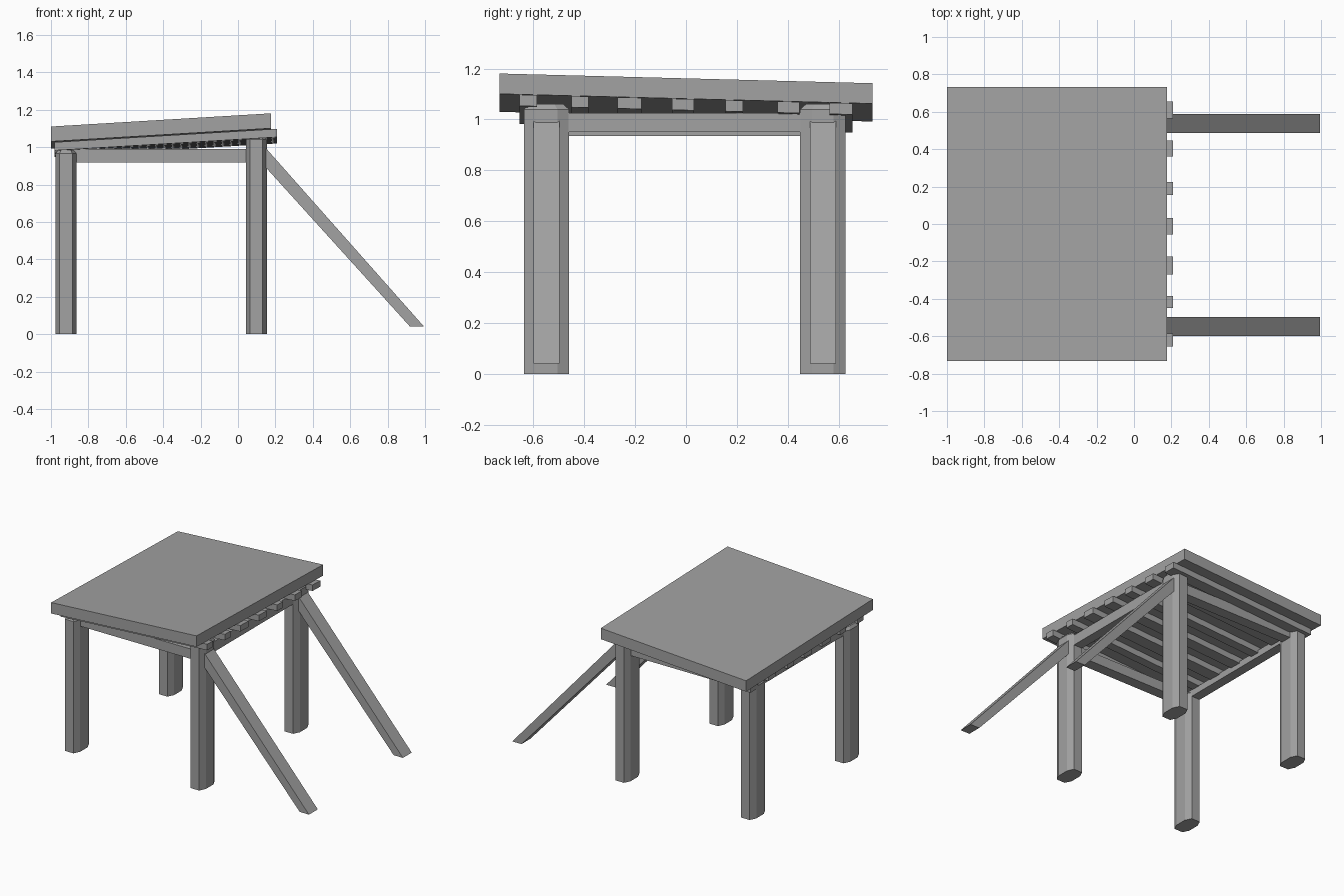
import bpy
import bmesh

cube = bpy.data.objects.get("Cube")
if cube:
    bpy.data.objects.remove(cube, do_unlink=True)

grey = bpy.data.materials.new("weathered_grey")
grey.use_nodes = True
GREY = (0.36, 0.36, 0.36, 1)
grey.diffuse_color = GREY
grey.node_tree.nodes["Principled BSDF"].inputs["Base Color"].default_value = GREY


def loft(name, rings):
    """Skin matching point rings and cap both ends."""
    bm = bmesh.new()
    loops = [[bm.verts.new(p) for p in ring] for ring in rings]
    n = len(loops[0])
    for low, high in zip(loops, loops[1:]):
        for i in range(n):
            j = (i + 1) % n
            bm.faces.new((low[i], low[j], high[j], high[i]))
    bm.faces.new(loops[0][::-1])
    bm.faces.new(loops[-1])
    bmesh.ops.recalc_face_normals(bm, faces=bm.faces)
    mesh = bpy.data.meshes.new(name)
    bm.to_mesh(mesh)
    bm.free()
    mesh.materials.append(grey)
    obj = bpy.data.objects.new(name, mesh)
    bpy.context.collection.objects.link(obj)
    return obj


def roof_z(x, y):
    """Underside of the roof, rising to the left and dropping to the back."""
    return 1.03 + (x + 1) * 0.06 - (y + 0.73) * 0.026


def sloped_box(name, x0, x1, y0, y1, low, high):
    """Box that follows the roof slope, between two offsets from it."""
    corners = [(x0, y0), (x1, y0), (x1, y1), (x0, y1)]
    loft(name, [[(x, y, roof_z(x, y) + d) for x, y in corners] for d in (low, high)])


def box(name, x0, x1, y0, y1, z0, z1):
    corners = [(x0, y0), (x1, y0), (x1, y1), (x0, y1)]
    loft(name, [[(x, y, z) for x, y in corners] for z in (z0, z1)])


def post(name, cx, cy, top):
    """Eight-sided post with a small bevelled top."""
    hx, hy, bx, by = 0.056, 0.089, 0.022, 0.046
    outline = [(-hx + bx, -hy), (hx - bx, -hy), (hx, -hy + by), (hx, hy - by),
               (hx - bx, hy), (-hx + bx, hy), (-hx, hy - by), (-hx, -hy + by)]
    loft(name, [[(cx + x * s, cy + y * s, z) for x, y in outline]
                for z, s in ((0, 1), (top - 0.02, 1), (top, 0.75))])


# Roof slab and the rafters beneath it
sloped_box("roof_slab", -1, 0.177, -0.733, 0.733, 0, 0.08)
rafters = [(-0.62, 0.068), (-0.417, 0.066), (-0.222, 0.095), (-0.012, 0.088),
           (0.19, 0.07), (0.403, 0.085), (0.61, 0.09)]
for i, (y, width) in enumerate(rafters):
    sloped_box(f"rafter_{i + 1}", -0.98, 0.208, y - width / 2, y + width / 2, -0.047, -0.003)

# Posts, side rails and slanted braces
LEFT_X, RIGHT_X = 0.098, -0.92
brace_outline = [(0.1, 1.05), (0.995, 0.04), (0.92, 0.04), (0.1, 0.945)]
for side, y in (("front", -0.549), ("back", 0.538)):
    post(f"{side}_left_post", LEFT_X, y, 1.06)
    post(f"{side}_right_post", RIGHT_X, y, 0.985)
    box(f"{side}_side_rail", RIGHT_X, LEFT_X, y - 0.04, y + 0.04, 0.918, 0.99)
    loft(f"{side}_brace", [[(x, y + d, z) for x, z in brace_outline] for d in (-0.051, 0.051)])

# Cross beams joining front and back posts
box("left_cross_beam", LEFT_X - 0.035, LEFT_X + 0.035, -0.549, 0.538, 0.95, 1.025)
box("right_cross_beam", RIGHT_X - 0.035, RIGHT_X + 0.035, -0.549, 0.538, 0.935, 0.985)
